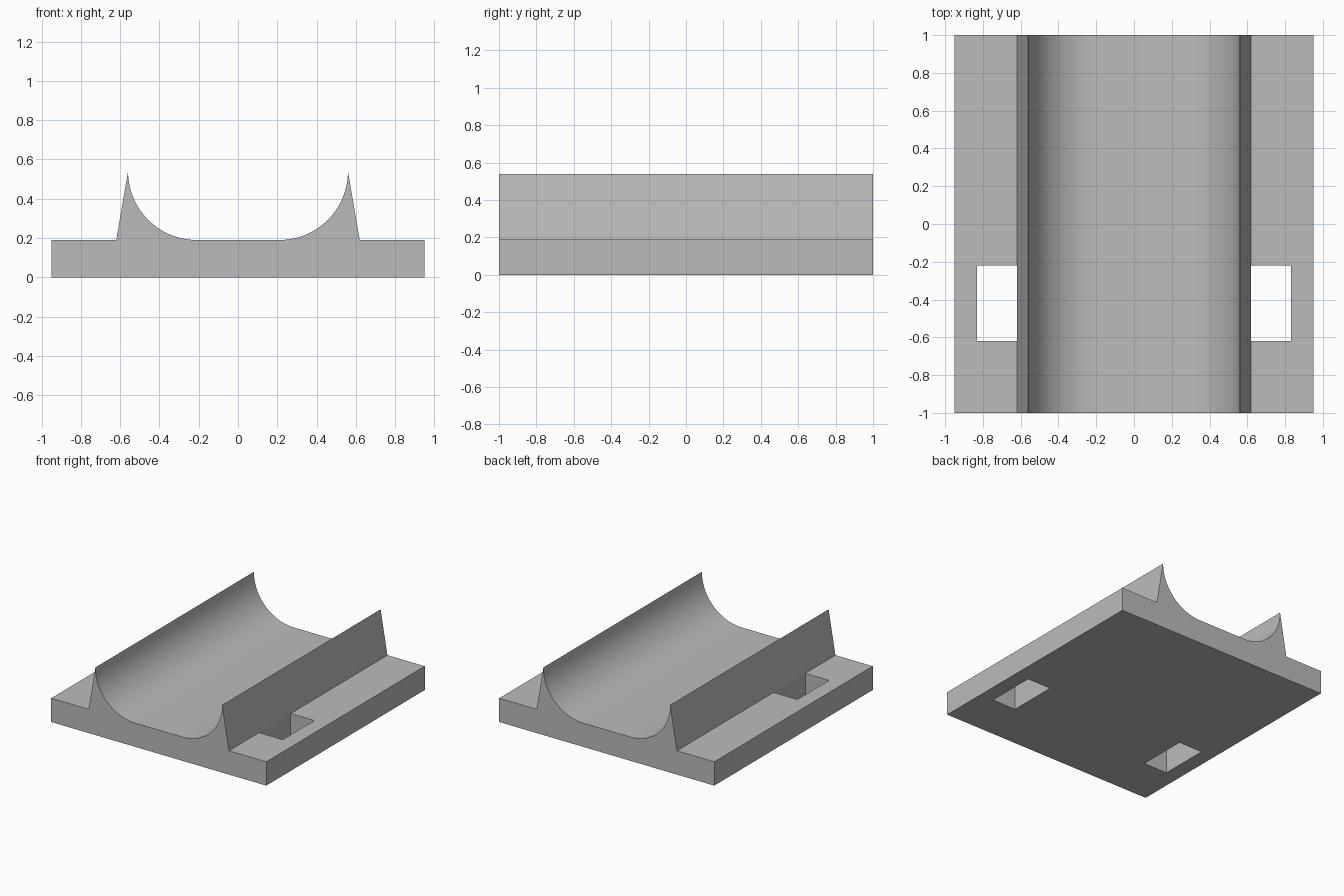
import bpy
import bmesh
import math

cube = bpy.data.objects.get("Cube")
if cube:
    bpy.data.objects.remove(cube, do_unlink=True)

HALF_W, HALF_L = 0.95, 1.0
BASE_H, TOP_H = 0.19, 0.54
RIDGE_FOOT, RIDGE_TIP = 0.62, 0.56
RADIUS = TOP_H - BASE_H
ARC_STEPS = 24

grey = bpy.data.materials.new("grey")
grey.use_nodes = True
colour = (0.5, 0.5, 0.5, 1)
grey.diffuse_color = colour
grey.node_tree.nodes["Principled BSDF"].inputs["Base Color"].default_value = colour


def extrude_profile(name, points, y0, y1):
    """Sweep an x-z outline from y0 to y1 as a closed solid."""
    bm = bmesh.new()
    face = bm.faces.new([bm.verts.new((x, y0, z)) for x, z in points])
    moved = bmesh.ops.extrude_face_region(bm, geom=[face])["geom"]
    verts = [v for v in moved if isinstance(v, bmesh.types.BMVert)]
    bmesh.ops.translate(bm, verts=verts, vec=(0, y1 - y0, 0))
    bmesh.ops.recalc_face_normals(bm, faces=bm.faces)
    mesh = bpy.data.meshes.new(name)
    bm.to_mesh(mesh)
    bm.free()
    mesh.materials.append(grey)
    obj = bpy.data.objects.new(name, mesh)
    bpy.context.collection.objects.link(obj)
    return obj


# Cradle outline: flat base, two tapered ridges, rounded trough between them
half = [(HALF_W, 0), (HALF_W, BASE_H), (RIDGE_FOOT, BASE_H)]
for i in range(ARC_STEPS + 1):
    a = math.pi / 2 * i / ARC_STEPS
    half.append((RIDGE_TIP - RADIUS + RADIUS * math.cos(a),
                 TOP_H - RADIUS * math.sin(a)))
outline = half + [(-x, z) for x, z in reversed(half)]
cradle = extrude_profile("cradle", outline, -HALF_L, HALF_L)

# Rectangular strap slots through the side flanges
for side, name in ((1, "left_slot_cutter"), (-1, "right_slot_cutter")):
    box = [(side * x, z) for x, z in
           ((RIDGE_FOOT, -0.1), (0.83, -0.1), (0.83, 0.3), (RIDGE_FOOT, 0.3))]
    cutter = extrude_profile(name, box, -0.62, -0.22)
    cutter.hide_render = True
    cutter.hide_set(True)
    cut = cradle.modifiers.new(name, "BOOLEAN")
    cut.operation = "DIFFERENCE"
    cut.solver = "EXACT"
    cut.object = cutter

# Smooth trough, sharp edges elsewhere
bpy.ops.object.select_all(action="DESELECT")
cradle.select_set(True)
bpy.context.view_layer.objects.active = cradle
bpy.ops.object.shade_smooth_by_angle(angle=math.radians(30))
